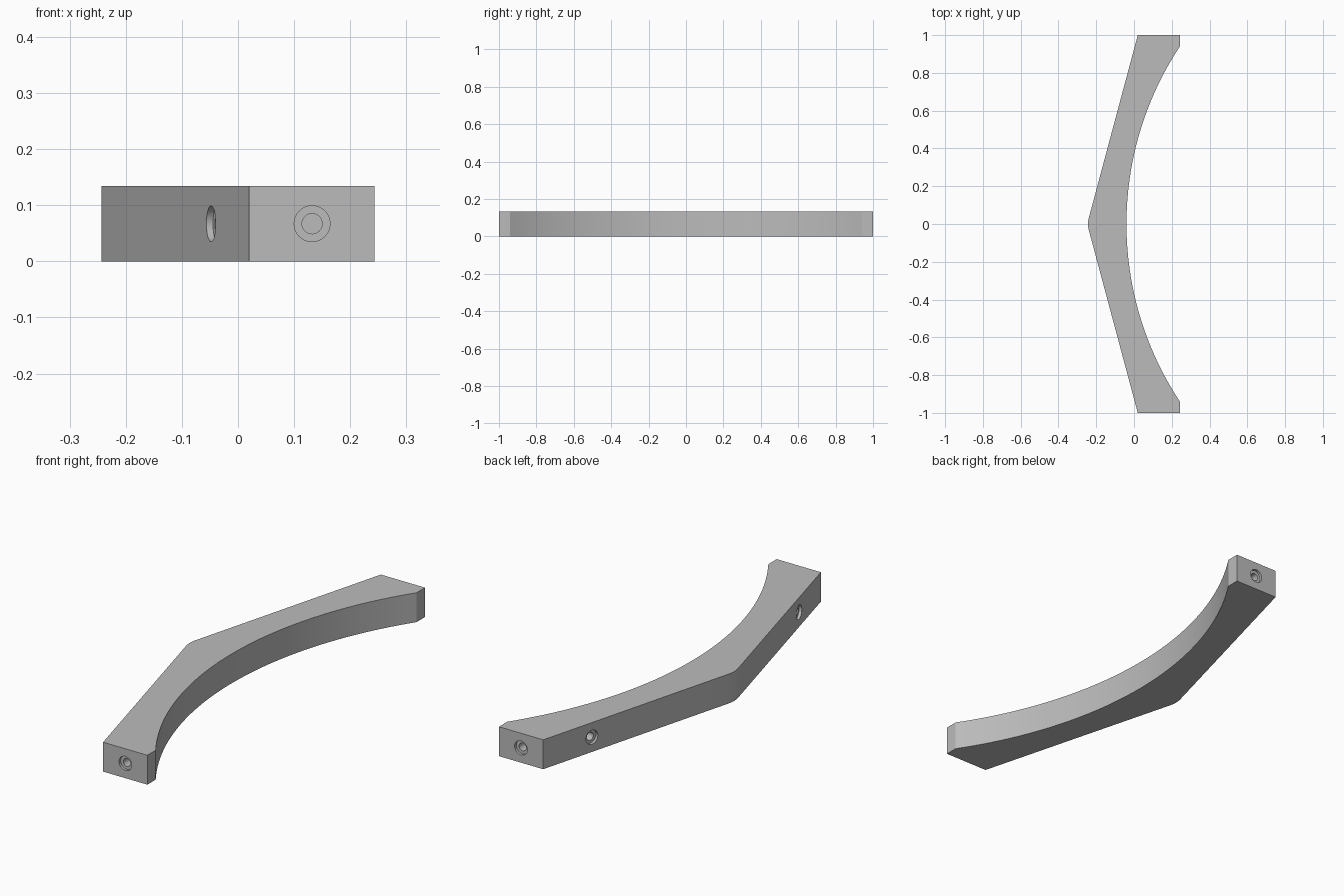
import bpy, bmesh
from math import asin, cos, sin, radians, tan, pi
from mathutils import Matrix, Vector

cube = bpy.data.objects.get("Cube")
if cube:
    bpy.data.objects.remove(cube, do_unlink=True)

HEIGHT = 0.134
MID = HEIGHT / 2
SLOPE = radians(15)

grey = bpy.data.materials.new("light_grey")
grey.use_nodes = True
colour = (0.5, 0.5, 0.5, 1)
grey.diffuse_color = colour
grey.node_tree.nodes["Principled BSDF"].inputs["Base Color"].default_value = colour


def make_object(name, bm):
    bmesh.ops.recalc_face_normals(bm, faces=bm.faces)
    mesh = bpy.data.meshes.new(name)
    bm.to_mesh(mesh)
    bm.free()
    mesh.materials.append(grey)
    obj = bpy.data.objects.new(name, mesh)
    bpy.context.collection.objects.link(obj)
    return obj


def arc(cx, radius, half_angle, steps, side):
    """Points on an arc centred on the x axis, from -y to +y."""
    angles = [half_angle * (2 * i / steps - 1) for i in range(steps + 1)]
    return [(cx + side * radius * cos(a), radius * sin(a)) for a in angles]


# Bracket outline: concave inner arc, square ends, softly rounded outer corner
inner_x, tip_x, tip_y, end_x = -0.04, 0.243, 0.94, 0.02
sag = tip_x - inner_x
radius = (tip_y ** 2 + sag ** 2) / (2 * sag)
inner = arc(inner_x + radius, radius, asin(tip_y / radius), 48, -1)
corner_r = 0.13
corner_x = end_x - tan(SLOPE)
outer = arc(corner_x + corner_r / cos(SLOPE), corner_r, SLOPE, 8, -1)
outline = inner + [(tip_x, 1), (end_x, 1)] + outer[::-1] + [(end_x, -1), (tip_x, -1)]

bm = bmesh.new()
base = bm.faces.new([bm.verts.new((x, y, 0)) for x, y in outline])
top = bmesh.ops.extrude_face_region(bm, geom=[base])
bmesh.ops.translate(bm, vec=(0, 0, HEIGHT),
                    verts=[v for v in top["geom"] if isinstance(v, bmesh.types.BMVert)])
bracket = make_object("curved_bracket", bm)


def hole_cutter(name, position, inward):
    """Stepped pin that cuts a counterbored blind hole."""
    bm = bmesh.new()
    profile = [(0.032, -0.02), (0.032, 0.012), (0.018, 0.012), (0.018, 0.06)]
    rings = [[bm.verts.new((r * cos(2 * pi * i / 32), r * sin(2 * pi * i / 32), z))
              for i in range(32)] for r, z in profile]
    for low, high in zip(rings, rings[1:]):
        for i in range(32):
            j = (i + 1) % 32
            bm.faces.new((low[i], low[j], high[j], high[i]))
    bm.faces.new(rings[0][::-1])
    bm.faces.new(rings[-1])
    turn = Vector(inward).to_track_quat("Z", "Y").to_matrix().to_4x4()
    bmesh.ops.transform(bm, matrix=Matrix.Translation(position) @ turn, verts=bm.verts)
    cutter = make_object(name, bm)
    cutter.hide_render = True
    return cutter


# Screw holes in both ends and both sloping outer faces
bpy.context.view_layer.objects.active = bracket
slope_x = -0.048
slope_y = (slope_x - corner_x) / tan(SLOPE)
for side in (-1, 1):
    holes = [("end_hole", (0.132, side, MID), (0, -side, 0)),
             ("slope_hole", (slope_x, side * slope_y, MID),
              (cos(SLOPE), -side * sin(SLOPE), 0))]
    for name, position, inward in holes:
        cutter = hole_cutter(name, position, inward)
        cut = bracket.modifiers.new(name, "BOOLEAN")
        cut.operation = "DIFFERENCE"
        cut.solver = "EXACT"
        cut.object = cutter
        bpy.ops.object.modifier_apply(modifier=cut.name)
        bpy.data.objects.remove(cutter, do_unlink=True)

# Smooth curves with crisp edges
bpy.ops.object.select_all(action="DESELECT")
bracket.select_set(True)
bpy.ops.object.shade_smooth_by_angle(angle=radians(25))
